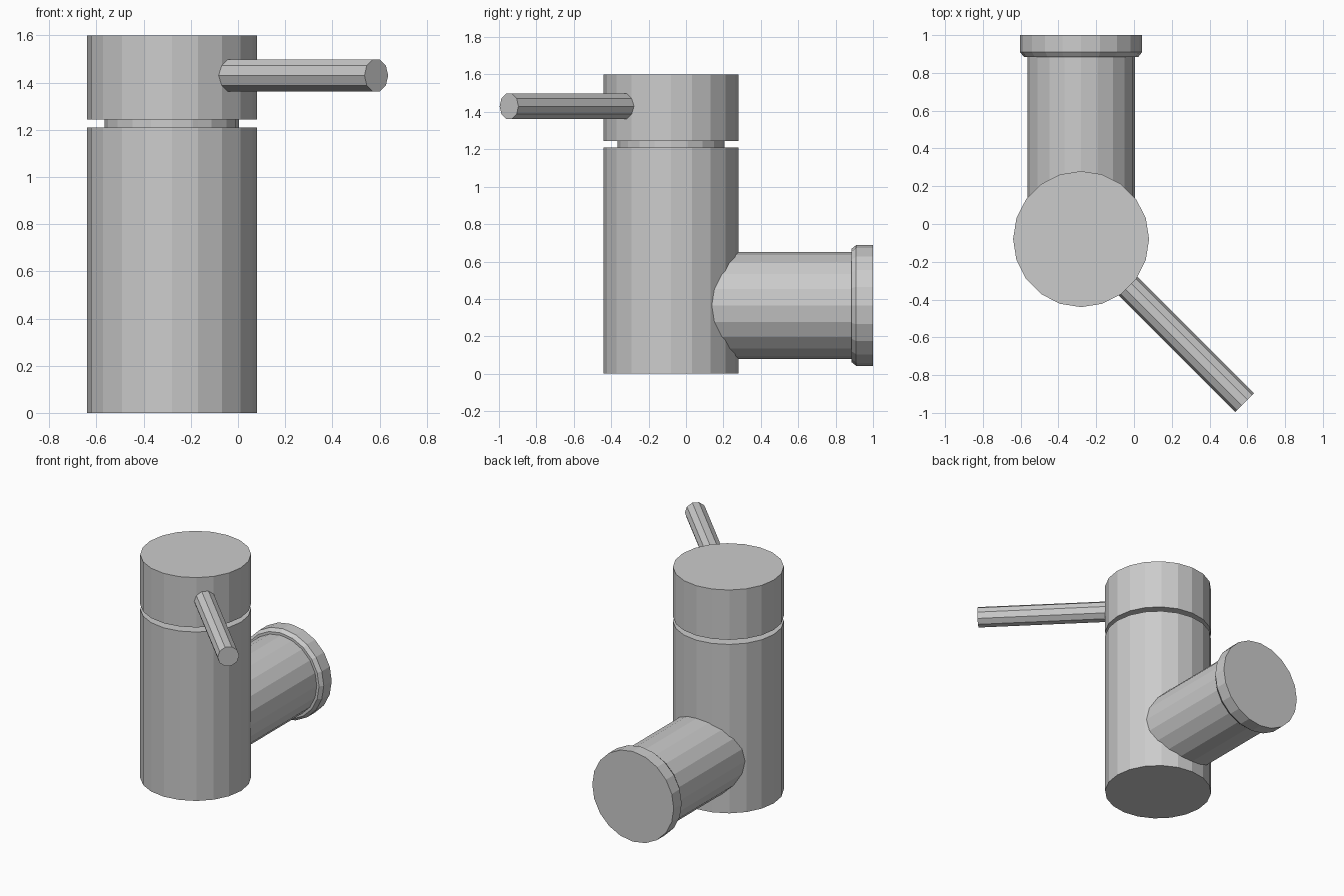
import bpy, bmesh
from math import cos, sin, tau
from mathutils import Vector, Matrix

if "Cube" in bpy.data.objects:
    bpy.data.objects.remove(bpy.data.objects["Cube"])


def turned(name, origin, axis, profile, sides):
    """Closed solid of revolution: profile is (radius, distance along axis)."""
    axis = Vector(axis).normalized()
    side = axis.cross(Vector((0, 0, 1)))
    side = side.normalized() if side.length > 0.01 else Vector((1, 0, 0))
    frame = Matrix((side, axis.cross(side), axis)).transposed()
    bm = bmesh.new()
    rings = []
    for r, d in profile:
        rings.append([bm.verts.new(Vector(origin) + frame @ Vector(
            (r * cos(tau * i / sides), r * sin(tau * i / sides), d)))
            for i in range(sides)])
    for a, b in zip(rings, rings[1:]):
        for i in range(sides):
            j = (i + 1) % sides
            bm.faces.new((a[i], a[j], b[j], b[i]))
    bm.faces.new(rings[0][::-1])
    bm.faces.new(rings[-1])
    bmesh.ops.recalc_face_normals(bm, faces=bm.faces)
    mesh = bpy.data.meshes.new(name)
    bm.to_mesh(mesh)
    bm.free()
    ob = bpy.data.objects.new(name, mesh)
    bpy.context.collection.objects.link(ob)
    return ob


CX, CY = -0.28, -0.08

# Upright body, recessed groove and top cap in one turned profile
body = turned("tap_body", (CX, CY, 0), (0, 0, 1),
              [(0.36, 0), (0.36, 1.21), (0.285, 1.21),
               (0.285, 1.243), (0.36, 1.243), (0.36, 1.6)], 20)

# Rear pipe with a chamfered end collar
pipe = turned("rear_pipe", (CX, 0, 0.365), (0, 1, 0),
              [(0.285, 0.0), (0.285, 0.885), (0.303, 0.885),
               (0.323, 0.91), (0.323, 1.0)], 20)

# Slim lever pointing out diagonally from the cap
lever = turned("lever", (CX, CY, 1.43), (1, -1, 0),
               [(0.071, 0.2), (0.071, 1.225)], 10)

# Fuse the pipe and lever into the body so no hidden faces remain
for part in (pipe, lever):
    mod = body.modifiers.new("join_" + part.name, 'BOOLEAN')
    mod.operation = 'UNION'
    mod.solver = 'EXACT'
    mod.object = part
bpy.context.view_layer.objects.active = body
for mod in list(body.modifiers):
    bpy.ops.object.modifier_apply(modifier=mod.name)
for part in (pipe, lever):
    bpy.data.objects.remove(part)
